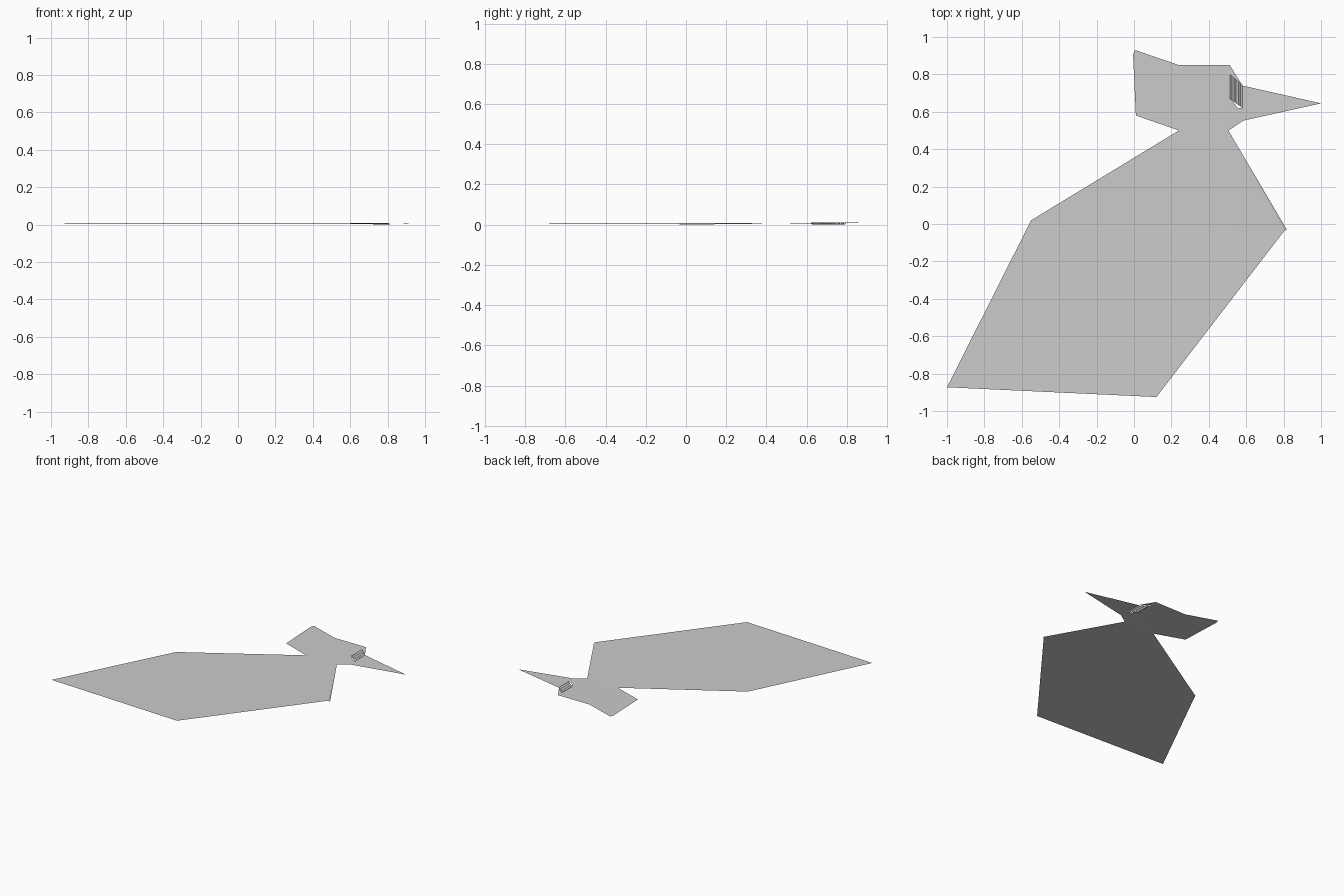
import bpy
import bmesh


def sheet(name, points, faces=None, smooth=False):
    """Thin one-sided sheet, facing up, from a short outline."""
    bm = bmesh.new()
    verts = [bm.verts.new(p) for p in points]
    for face in faces or [range(len(verts))]:
        bm.faces.new([verts[i] for i in face])
    bm.normal_update()
    for f in bm.faces:
        if f.normal.z < 0:
            f.normal_flip()
        f.smooth = smooth
    bmesh.ops.triangulate(bm, faces=[f for f in bm.faces if len(f.verts) > 4])
    mesh = bpy.data.meshes.new(name)
    bm.to_mesh(mesh)
    bm.free()
    obj = bpy.data.objects.new(name, mesh)
    bpy.context.collection.objects.link(obj)
    return obj


# Body: flat leaf-like panel from tail to neck
sheet("body", [
    (-1.0, -0.873, 0.008), (0.12, -0.925, 0.008), (0.805, -0.035, 0.008),
    (0.505, 0.50, 0.007), (0.24, 0.50, 0.007), (-0.55, 0.02, 0.005)])

# Breast edge: narrow sliver folded steeply down
sheet("breast_edge", [
    (0.505, 0.50, 0.007), (0.805, -0.035, 0.008), (0.817, -0.03, 0.0)])

# Head with the swept-back crest, notched around the eye
sheet("head", [
    (0.24, 0.50, 0.007), (0.505, 0.50, 0.007), (0.585, 0.553, 0.007),
    (0.58, 0.62, 0.007), (0.555, 0.62, 0.008), (0.517, 0.67, 0.009),
    (0.512, 0.80, 0.01), (0.58, 0.74, 0.008), (0.512, 0.85, 0.01),
    (0.24, 0.85, 0.01), (0.005, 0.93, 0.01), (-0.005, 0.905, 0.01),
    (0.01, 0.58, 0.008)])

# Beak: tapering triangle
sheet("beak", [
    (0.585, 0.553, 0.007), (1.0, 0.645, 0.004),
    (0.58, 0.74, 0.008), (0.58, 0.62, 0.007)])

# Eye: small crimped patch that reads darker than the head
steps = 6
eye_points = []
for i in range(steps + 1):
    t = i / steps
    x = 0.513 + 0.067 * t
    z = 0.011 if i % 2 == 0 else 0.001
    eye_points += [(x, 0.67 - 0.05 * t, z), (x, 0.80 - 0.06 * t, z)]
eye_faces = [(2 * i, 2 * i + 2, 2 * i + 3, 2 * i + 1) for i in range(steps)]
sheet("eye", eye_points, eye_faces)
